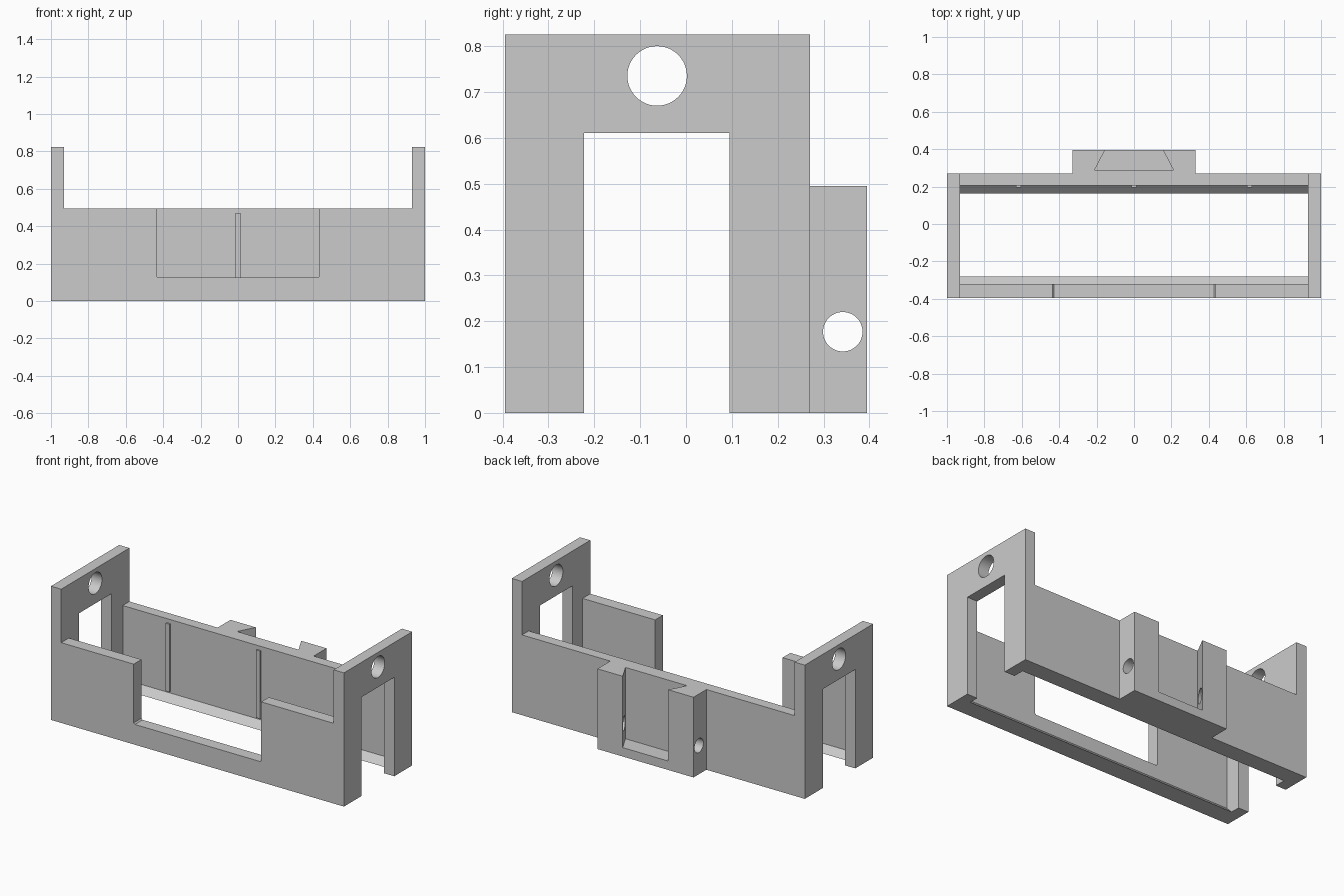
import bpy, bmesh, math
from mathutils import Vector

cube = bpy.data.objects.get("Cube")
if cube:
    bpy.data.objects.remove(cube, do_unlink=True)

GREY = (0.6, 0.6, 0.6, 1)
grey = bpy.data.materials.new("light grey plastic")
grey.use_nodes = True
grey.diffuse_color = GREY
grey.node_tree.nodes["Principled BSDF"].inputs["Base Color"].default_value = GREY


def prism(name, outline, axis, start, end):
    """Extrude a flat outline along an axis; outline uses the other two axes in order."""
    bm = bmesh.new()
    verts = []
    for a, b in outline:
        co = [a, b]
        co.insert("xyz".index(axis), start)
        verts.append(bm.verts.new(co))
    face = bm.faces.new(verts)
    out = bmesh.ops.extrude_face_region(bm, geom=[face])
    step = Vector([end - start if c == axis else 0 for c in "xyz"])
    moved = [g for g in out["geom"] if isinstance(g, bmesh.types.BMVert)]
    bmesh.ops.translate(bm, verts=moved, vec=step)
    bmesh.ops.recalc_face_normals(bm, faces=bm.faces)
    mesh = bpy.data.meshes.new(name)
    bm.to_mesh(mesh)
    bm.free()
    obj = bpy.data.objects.new(name, mesh)
    bpy.context.collection.objects.link(obj)
    mesh.materials.append(grey)
    return obj


def rect(a0, a1, b0, b1):
    return [(a0, b0), (a1, b0), (a1, b1), (a0, b1)]


def circle(a, b, radius, sides=48):
    turn = [2 * math.pi * i / sides for i in range(sides)]
    return [(a + radius * math.cos(t), b + radius * math.sin(t)) for t in turn]


def activate(obj):
    bpy.ops.object.select_all(action="DESELECT")
    obj.select_set(True)
    bpy.context.view_layer.objects.active = obj


def cut(obj, cutter):
    """Subtract the cutter from the part, then discard the cutter."""
    cutter.hide_render = True
    mod = obj.modifiers.new("cut", "BOOLEAN")
    mod.operation = "DIFFERENCE"
    mod.solver = "EXACT"
    mod.object = cutter
    activate(obj)
    bpy.ops.object.modifier_apply(modifier=mod.name)
    bpy.data.objects.remove(cutter, do_unlink=True)


def smooth_holes(obj):
    activate(obj)
    bpy.ops.object.shade_smooth_by_angle(angle=math.radians(30))


FRONT, BACK = -0.395, 0.27
INNER, WALL_TOP = 0.93, 0.495

# End plates: arches with a round hole above the opening
arch = [(FRONT, 0), (-0.222, 0), (-0.222, 0.61), (0.095, 0.61),
        (0.095, 0), (BACK, 0), (BACK, 0.825), (FRONT, 0.825)]
for side, sign in (("left", 1), ("right", -1)):
    plate = prism(side + "_end_plate", arch, "x", sign * INNER, sign)
    cut(plate, prism("hole_cutter", circle(-0.063, 0.735, 0.065), "x",
                     sign * 0.9, sign * 1.1))
    smooth_holes(plate)

# Front wall: sloped foot on the inside and a wide opening in the top
front_wall = prism("front_wall", [(FRONT, 0), (-0.28, 0), (-0.32, 0.04),
                                  (-0.32, WALL_TOP), (FRONT, WALL_TOP)],
                   "x", -INNER, INNER)
opening = [(-0.435, 0.6), (-0.435, 0.133), (-0.427, 0.125),
           (0.427, 0.125), (0.435, 0.133), (0.435, 0.6)]
cut(front_wall, prism("opening_cutter", opening, "y", -0.5, -0.3))

# Back wall: matching sloped foot
prism("back_wall", [(0.163, 0), (BACK, 0), (BACK, WALL_TOP),
                    (0.205, WALL_TOP), (0.205, 0.042)], "x", -INNER, INNER)

# Thin upright ribs on the inside of the back wall
for name, x in (("right_rib", -0.617), ("middle_rib", 0), ("left_rib", 0.617)):
    prism(name, rect(x - 0.013, x + 0.013, 0.195, 0.206), "z", 0.052, 0.47)

# Mounting block with a dovetail slot and a cross hole
block = prism("mounting_block", rect(-0.328, 0.328, BACK, 0.395), "z", 0, WALL_TOP)
dovetail = [(-0.21, 0.29), (0.21, 0.29), (0.15, 0.405), (-0.15, 0.405)]
cut(block, prism("slot_cutter", dovetail, "z", 0.055, 0.6))
cut(block, prism("cross_hole_cutter", circle(0.342, 0.177, 0.043), "x", -0.5, 0.5))
smooth_holes(block)
